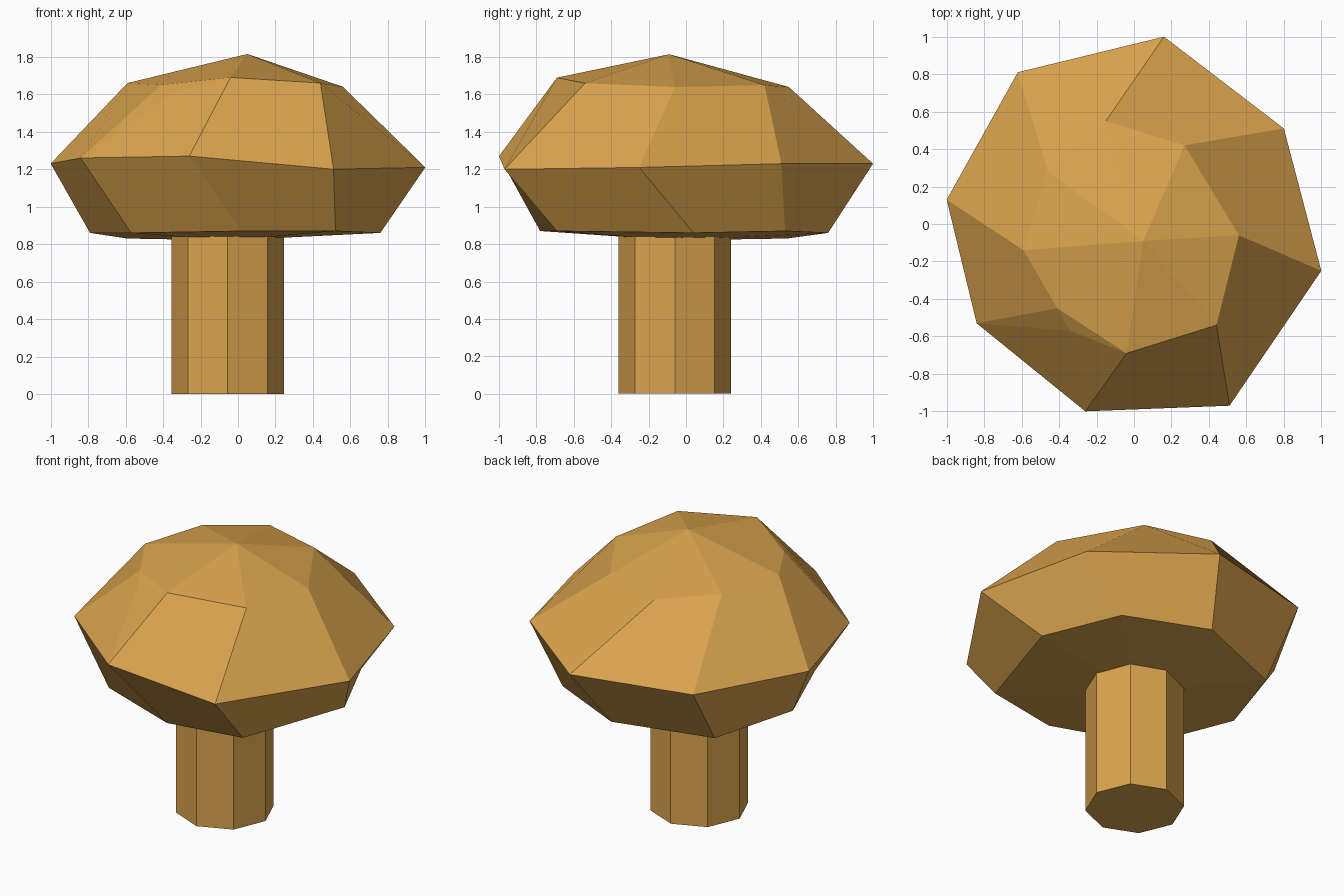
import bpy
import bmesh
from mathutils import Vector

default_cube = bpy.data.objects.get("Cube")
if default_cube:
    bpy.data.objects.remove(default_cube, do_unlink=True)


def make_material(name, colour):
    material = bpy.data.materials.new(name)
    material.use_nodes = True
    material.diffuse_color = colour
    material.node_tree.nodes["Principled BSDF"].inputs["Base Color"].default_value = colour
    return material


def add_ring(bm, points):
    return [bm.verts.new(point) for point in points]


def bridge(bm, lower, upper):
    """Join two rings of equal length with a band of quads."""
    count = len(lower)
    for i in range(count):
        j = (i + 1) % count
        bm.faces.new((lower[i], lower[j], upper[j], upper[i]))


def fan(bm, ring, centre):
    """Close a ring with triangles that meet at one point."""
    tip = bm.verts.new(centre)
    for i, vert in enumerate(ring):
        bm.faces.new((vert, ring[(i + 1) % len(ring)], tip))


def finish(bm, name, material):
    bmesh.ops.recalc_face_normals(bm, faces=bm.faces)
    mesh = bpy.data.meshes.new(name)
    bm.to_mesh(mesh)
    bm.free()
    mesh.materials.append(material)
    part = bpy.data.objects.new(name, mesh)
    bpy.context.collection.objects.link(part)
    return part


tan = make_material("warm tan", (0.70, 0.37, 0.075, 1))

# Irregular eight-sided rings of the cap, clockwise from the back
rim_points = [
    (0.16, 1, 1.23), (0.8, 0.51, 1.23), (1, -0.25, 1.21), (0.51, -0.97, 1.2),
    (-0.26, -1, 1.27), (-0.84, -0.53, 1.26), (-1, 0.13, 1.23), (-0.62, 0.81, 1.23),
]
crown_points = [
    (-0.15, 0.55, 1.64), (0.27, 0.42, 1.65), (0.56, -0.06, 1.64), (0.44, -0.54, 1.66),
    (-0.04, -0.69, 1.69), (-0.41, -0.45, 1.65), (-0.59, -0.14, 1.66), (-0.46, 0.28, 1.66),
]
base_points = [
    (0.02, 0.76, 0.86), (0.54, 0.53, 0.87), (0.76, 0.04, 0.86), (0.52, -0.69, 0.87),
    (0.02, -0.78, 0.87), (-0.57, -0.55, 0.86), (-0.79, 0, 0.86), (-0.59, 0.54, 0.83),
]

# Faceted cap: underside, flared band, shoulder and shallow peak
bm = bmesh.new()
base = add_ring(bm, base_points)
rim = add_ring(bm, rim_points)
crown = add_ring(bm, crown_points)
bridge(bm, base, rim)
bridge(bm, rim, crown)
fan(bm, base, (-0.05, -0.06, 0.82))
fan(bm, crown, (0.05, -0.09, 1.815))

# Small extra facet on the front right shoulder
shoulder = next(f for f in bm.faces if {rim[4], rim[5], crown[4], crown[5]} == set(f.verts))
bump = bmesh.ops.poke(bm, faces=[shoulder])["verts"][0]
bump.co = Vector((-0.34, -0.57, 1.61))
finish(bm, "mushroom_cap", tan)

# Straight octagonal stem
bpy.ops.mesh.primitive_cylinder_add(
    vertices=8, radius=0.3, depth=0.84, location=(-0.055, -0.06, 0.42))
stem = bpy.context.object
stem.name = "mushroom_stem"
stem.data.materials.append(tan)
